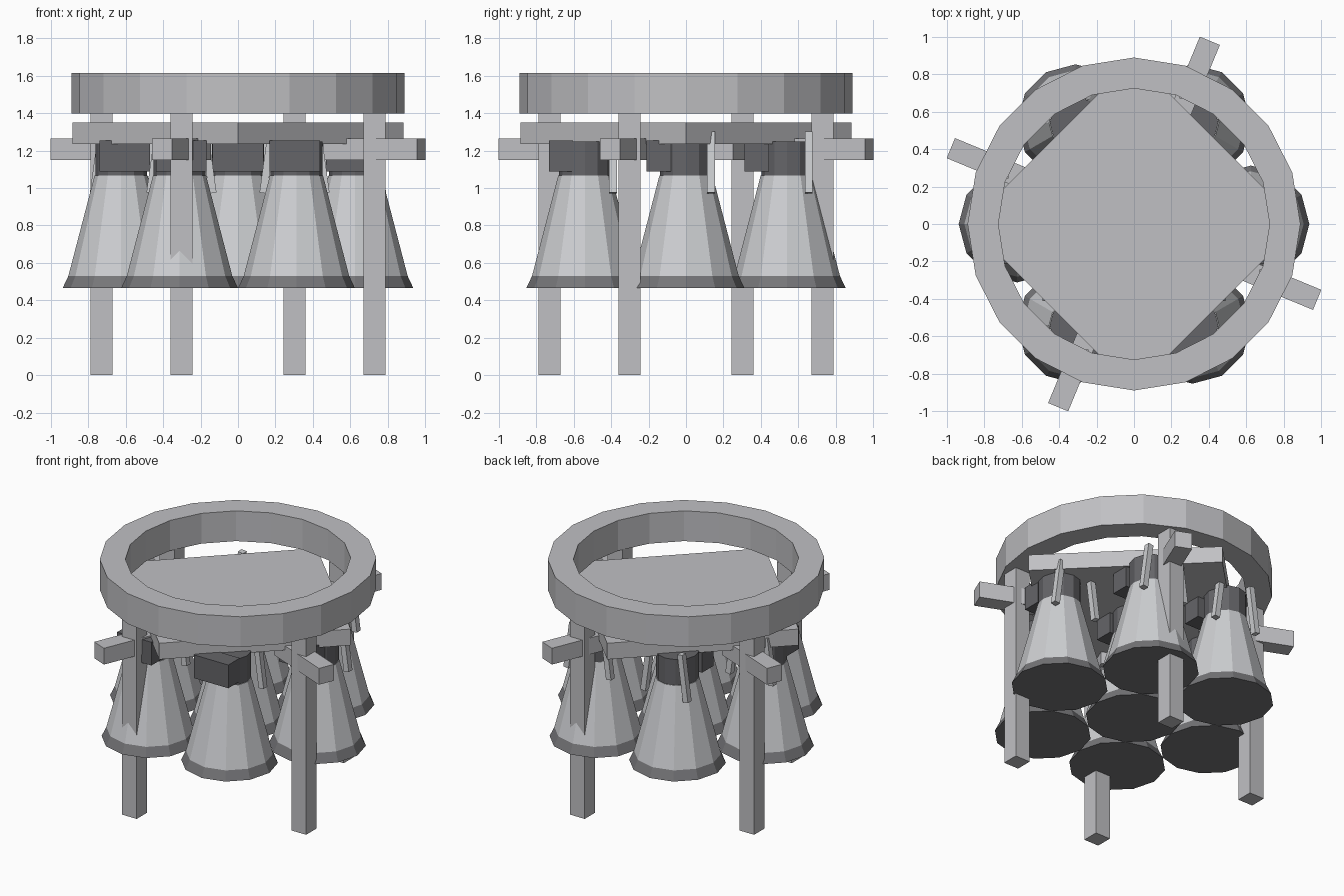
import bpy, bmesh, math
from mathutils import Matrix, Vector

cube = bpy.data.objects.get("Cube")
if cube:
    bpy.data.objects.remove(cube, do_unlink=True)


def material(name, r, g, b):
    m = bpy.data.materials.new(name)
    m.use_nodes = True
    m.diffuse_color = (r, g, b, 1)
    m.node_tree.nodes["Principled BSDF"].inputs["Base Color"].default_value = (r, g, b, 1)
    return m


FRAME = material("frame grey", 0.53, 0.53, 0.55)
BELL = material("bell light grey", 0.61, 0.62, 0.64)
LIP = material("lip dark grey", 0.18, 0.18, 0.19)
NECK = material("neck charcoal", 0.13, 0.13, 0.14)


def finish(name, bm, *mats):
    bmesh.ops.recalc_face_normals(bm, faces=bm.faces)
    mesh = bpy.data.meshes.new(name)
    bm.to_mesh(mesh)
    bm.free()
    for m in mats:
        mesh.materials.append(m)
    ob = bpy.data.objects.new(name, mesh)
    bpy.context.collection.objects.link(ob)
    return ob


def box(name, size, loc, mat, rot=Matrix()):
    bm = bmesh.new()
    place = Matrix.Translation(loc) @ rot @ Matrix.Diagonal((*size, 1))
    bmesh.ops.create_cube(bm, size=1, matrix=place)
    return finish(name, bm, mat)


def lathe(name, profile, sides, loc, mats, closed=False, rule=None):
    """Spin (radius, height) points into a faceted solid."""
    bm = bmesh.new()
    rings = []
    for r, z in profile:
        rings.append([bm.verts.new((loc[0] + r * math.cos(math.tau * i / sides),
                                    loc[1] + r * math.sin(math.tau * i / sides), z))
                      for i in range(sides)])
    pairs = list(zip(rings, rings[1:]))
    if closed:
        pairs.append((rings[-1], rings[0]))
    else:
        bm.faces.new(rings[0])
        bm.faces.new(rings[-1])
    for a, b in pairs:
        for i in range(sides):
            j = (i + 1) % sides
            bm.faces.new((a[i], a[j], b[j], b[i]))
    if rule:
        for f in bm.faces:
            f.material_index = rule(f.calc_center_median().z)
    return finish(name, bm, *mats)


# Upper ring and diamond deck
lathe("top_ring", [(0.89, 1.4), (0.89, 1.615), (0.725, 1.615), (0.725, 1.4)],
      20, (0, 0), [FRAME], closed=True)
lathe("deck_plate", [(0.885, 1.235), (0.885, 1.35)], 4, (0, 0), [FRAME])

# Four upright legs with radial arms
for k in range(4):
    a = math.radians(67.5 + 90 * k)
    out = Vector((math.cos(a), math.sin(a), 0))
    box(f"leg_{k + 1}", (0.116, 0.116, 1.4), out * 0.79 + Vector((0, 0, 0.7)), FRAME)
    box(f"arm_{k + 1}", (0.54, 0.116, 0.116), out * 0.79 + Vector((0, 0, 1.207)),
        FRAME, Matrix.Rotation(a, 4, "Z"))

# Seven engines: one in the middle, six around it
centres = [Vector((0, 0, 0))]
centres += [Vector((math.cos(k * math.pi / 3), math.sin(k * math.pi / 3), 0)) * 0.625
            for k in range(6)]


def bell_rule(z):
    return 1 if z < 0.52 else 0


for n, c in enumerate(centres, 1):
    lathe(f"bell_{n}", [(0.3125, 0.465), (0.282, 0.53), (0.142, 1.067)],
          12, c, [BELL, LIP], rule=bell_rule)
    lathe(f"neck_{n}", [(0.138, 1.06), (0.138, 1.25)], 12, c, [NECK])
    mount = c * 0.967
    box(f"pump_box_{n}", (0.27, 0.13, 0.165), mount + Vector((0, -0.145, 1.172)), NECK)
    # Slanted feed pipes, one on each side
    for side, label in ((1, "left"), (-1, "right")):
        box(f"{label}_feed_pipe_{n}", (0.04, 0.042, 0.33),
            mount + Vector((side * 0.145, 0.133, 1.137)), BELL,
            Matrix.Rotation(-side * 0.137, 4, "Y"))
